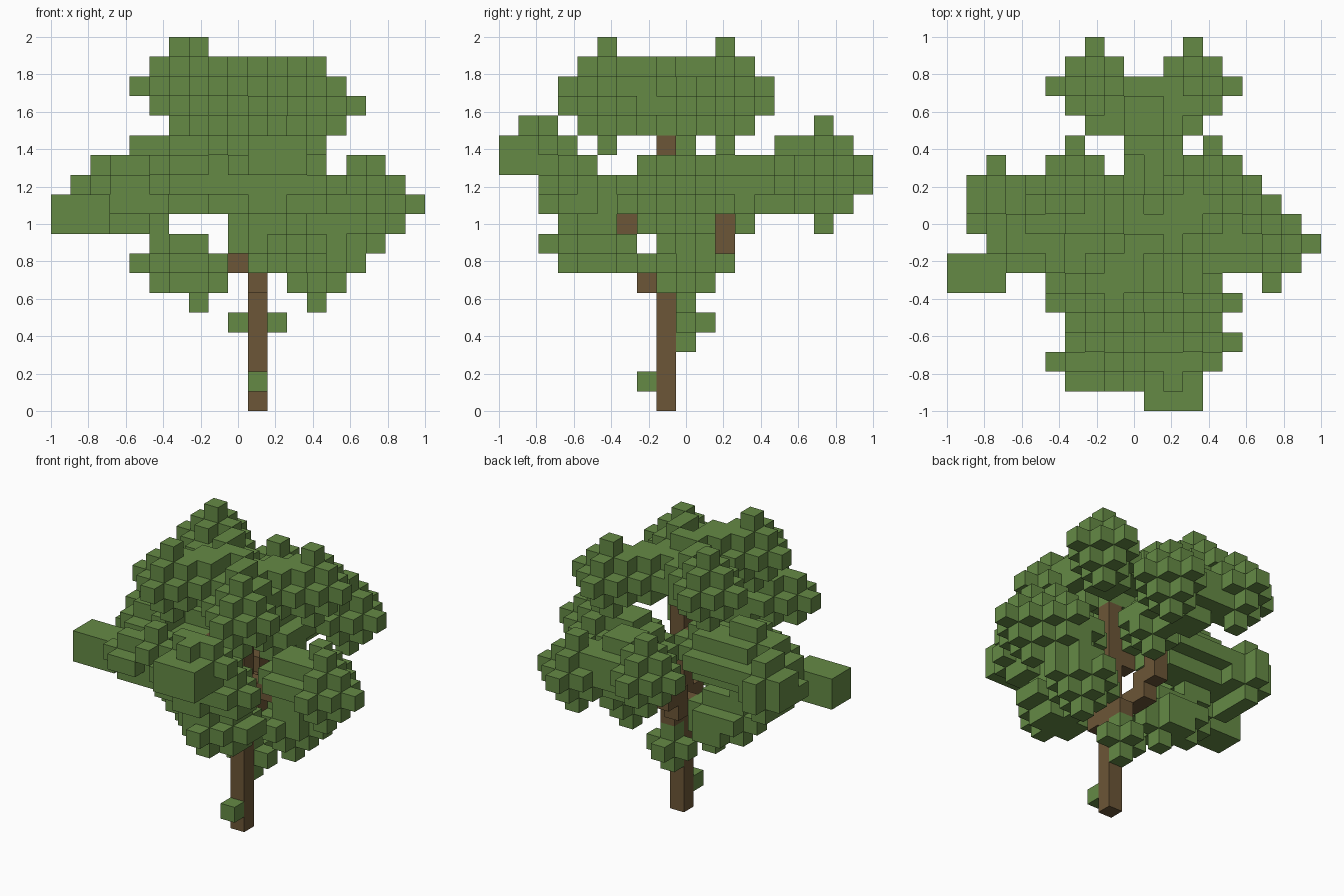
import bpy, bmesh
from mathutils import Vector

cube = bpy.data.objects.get("Cube")
if cube:
    bpy.data.objects.remove(cube)

N = 19
CELL = 2 / N


def material(name, rgb):
    m = bpy.data.materials.new(name)
    m.use_nodes = True
    m.diffuse_color = (*rgb, 1)
    m.node_tree.nodes["Principled BSDF"].inputs["Base Color"].default_value = (*rgb, 1)
    return m


green = material("leaf green", (0.130, 0.254, 0.060))
brown = material("bark brown", (0.150, 0.093, 0.038))

parts = {}      # part name -> (cells, material)
filled = set()  # every cell already taken


def add_part(name, cells, mat):
    cells = {c for c in cells if all(0 <= v < N for v in c)} - filled
    filled.update(cells)
    parts[name] = (cells, mat)


def block(xs, ys, zs):
    return {(x, y, z) for x in xs for y in ys for z in zs}


def add_leaves(name, *clumps, floor=0):
    """Join diamond-shaped clumps, each given as x, y, z and radius in cells."""
    cells = set()
    for cx, cy, cz, radius in clumps:
        for x, y, z in block(range(N), range(N), range(floor, N)):
            if abs(x - cx) + abs(y - cy) + abs(z - cz) < radius + 0.01:
                cells.add((x, y, z))
    add_part(name, cells, green)


# Trunk and branches
add_part("trunk", {(10, 8, z) for z in range(14)}, brown)
add_part("front_branch", {(10, 7, 6), (10, 7, 7), (10, 6, 8), (10, 6, 9)}, brown)
add_part("back_branch", {(10, 9, 6), (9, 9, 7), (9, 10, 7), (9, 10, 8),
                         (9, 11, 8), (9, 11, 9)}, brown)
add_part("left_branch", {(11, 8, 8), (11, 8, 9), (12, 8, 9)}, brown)
add_part("right_branch", {(9, 8, 10), (9, 8, 11), (8, 8, 11)}, brown)

# Small leaves on the trunk
add_part("trunk_leaf", {(10, 7, 1)}, green)
add_leaves("trunk_tuft", (10, 9, 4, 1))

# Top crown: four corner clumps joined over the trunk
add_leaves("crown_leaves",
           (6, 11, 16, 2), (7, 5, 16, 2), (13, 11, 15, 2), (12, 5, 15, 2),
           (9.5, 8, 15.5, 2.9), (8, 9.5, 15.8, 2.5), (8.3, 6.5, 15.8, 2.5),
           (11.3, 9.5, 15.2, 2.5), (11, 6.5, 15.2, 2.5))

# Front clumps
add_part("front_tip_leaves", block(range(10, 13), (0, 1), (12, 13)), green)
add_leaves("front_leaves",
           (6.9, 2.1, 12, 2.05), (8, 2, 13, 1), (9, 2, 12, 1), (11, 1, 13, 1),
           (10.5, 2, 12.5, 2), (12, 2, 13, 1), (8, 3, 11.5, 2), (10, 3, 11.5, 2),
           (12.1, 3.1, 11, 2.05), (10.5, 4, 10, 3))
add_leaves("lower_front_leaves", (11, 4, 8, 2), (12, 5, 8, 1), (11, 5, 7, 1), floor=7)

# Side clumps
add_leaves("left_leaves",
           (13, 9, 7, 2), (14, 9, 8.5, 2.4), (13, 8.5, 10, 2),
           (14, 8, 10, 1), (15, 9, 10, 2), (16, 8, 10, 2))
add_part("right_tip_leaves", block(range(3), (6, 7), (9, 10)), green)
add_leaves("right_leaves",
           (2, 10.3, 10.5, 2.4), (2, 9, 10, 1), (3.5, 8, 10.3, 2.2),
           (4.5, 9, 10.7, 3.1), (5, 7, 11, 1.5), (6.5, 10, 11, 1.5),
           (7.5, 9, 11, 1.5), floor=9)
add_part("hanging_leaf", {(7, 9, 5)}, green)
add_leaves("lower_right_leaves", (6.5, 8.8, 6.7, 2.9), (5, 9, 7, 1), floor=6)

# Back clumps: two lobes and the middle between them
add_leaves("back_leaves",
           (7, 16, 12, 2), (12, 16, 11, 2), (9.5, 14.5, 11.5, 2.5),
           (10, 13, 11, 1), (10, 11.5, 11, 1.5), (10, 12, 10, 1))

# Build the outer faces of every part
AXES = [Vector(v) for v in ((1, 0, 0), (0, 1, 0), (0, 0, 1))]


def build(name, cells, mat):
    bm = bmesh.new()
    corners = {}

    def corner(p):
        key = tuple(round(v) for v in p)
        if key not in corners:
            corners[key] = bm.verts.new(Vector(key) * CELL - Vector((1, 1, 0)))
        return corners[key]

    for c in sorted(cells):
        base = Vector(c)
        for i, n in enumerate(AXES):
            u, v = AXES[(i + 1) % 3], AXES[(i + 2) % 3]
            for sign in (1, -1):
                if tuple(round(q) for q in base + n * sign) in filled:
                    continue
                p = base + n if sign > 0 else base
                quad = [p, p + u, p + u + v, p + v]
                bm.faces.new([corner(q) for q in quad[::sign]])
    mesh = bpy.data.meshes.new(name)
    bm.to_mesh(mesh)
    bm.free()
    mesh.materials.append(mat)
    bpy.context.collection.objects.link(bpy.data.objects.new(name, mesh))


for name, (cells, mat) in parts.items():
    build(name, cells, mat)
